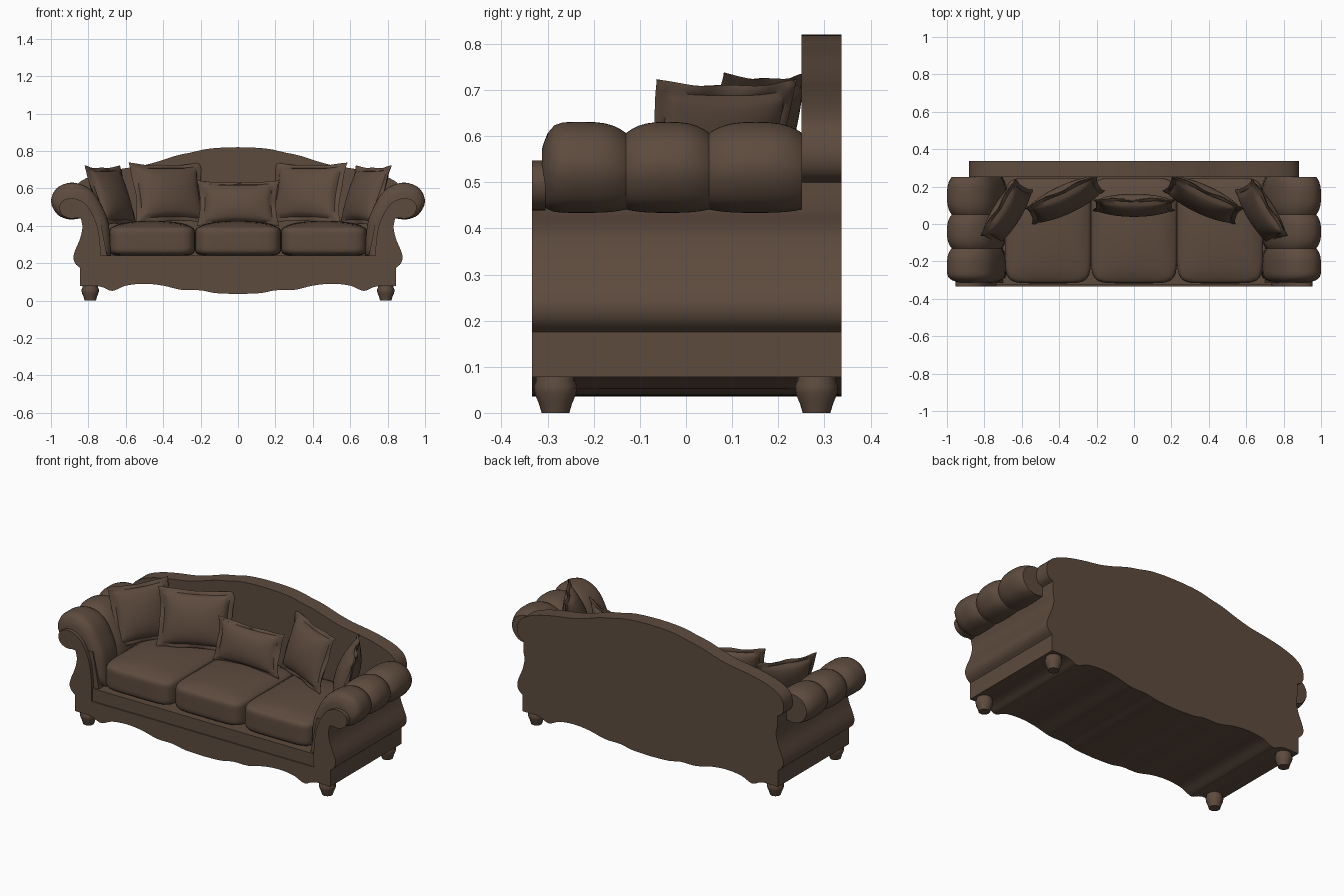
import bpy, bmesh, math
from mathutils import Vector

if "Cube" in bpy.data.objects:
    bpy.data.objects.remove(bpy.data.objects["Cube"])

fabric = bpy.data.materials.new("brown fabric")
fabric.diffuse_color = (0.11, 0.07, 0.048, 1)
fabric.use_nodes = True
fabric.node_tree.nodes["Principled BSDF"].inputs["Base Color"].default_value = fabric.diffuse_color


def finish(name, bm, angle=35):
    bmesh.ops.recalc_face_normals(bm, faces=bm.faces)
    me = bpy.data.meshes.new(name)
    bm.to_mesh(me)
    bm.free()
    me.materials.append(fabric)
    for p in me.polygons:
        p.use_smooth = True
    me.set_sharp_from_angle(angle=math.radians(angle))
    ob = bpy.data.objects.new(name, me)
    bpy.context.collection.objects.link(ob)
    return ob


def spline(pts, steps=4):
    """Smooth curve through 2D points, keeping both ends."""
    p = [Vector(q) for q in pts]
    p = [2 * p[0] - p[1]] + p + [2 * p[-1] - p[-2]]
    out = []
    for i in range(1, len(p) - 2):
        a, b, c, d = p[i - 1:i + 3]
        for k in range(steps):
            t = k / steps
            out.append(0.5 * (2 * b + (c - a) * t + (2 * a - 5 * b + 4 * c - d) * t * t
                              + (3 * b - a - 3 * c + d) * t ** 3))
    return out + [p[-2]]


def slab(name, half, y0, y1):
    """Extrude a symmetric outline, given as its right half from bottom to top centre."""
    left = [Vector((-q.x, q.y)) for q in reversed(half) if q.x > 1e-5]
    bm = bmesh.new()
    f = bm.faces.new([bm.verts.new((q.x, y0, q.y)) for q in half + left])
    ext = bmesh.ops.extrude_face_region(bm, geom=[f])
    bmesh.ops.translate(bm, vec=(0, y1 - y0, 0),
                        verts=[v for v in ext["geom"] if isinstance(v, bmesh.types.BMVert)])
    bmesh.ops.remove_doubles(bm, verts=bm.verts, dist=1e-5)
    return finish(name, bm)


V = lambda *pts: [Vector(p) for p in pts]

# shared outlines: scalloped bottom edge and curved outer side
hem = spline([(0, .035), (.12, .04), (.2, .055), (.3, .057), (.4, .08), (.5, .09),
              (.6, .08), (.67, .052), (.72, .07), (.75, .078)])
side = V((.845, .078)) + spline([(.845, .175), (.87, .198), (.88, .23), (.87, .27),
                                 (.845, .33), (.832, .39), (.84, .44)])

# base with seat deck, front frame with arm scrolls, recessed rail
slab("base", hem + side + V((.84, .46), (.74, .45), (.70, .24), (0, .24)), -.315, .255)
scroll = spline([(.86, .443), (.90, .44), (.94, .46), (.955, .50), (.935, .535), (.88, .547),
                 (.82, .52), (.775, .455), (.748, .38), (.735, .27), (.735, .165)])
slab("front_frame", hem + side + scroll + V((0, .165)), -.334, -.305)
slab("front_rail", V((0, .15), (.745, .15), (.745, .24), (0, .24)), -.327, -.30)

# back panel with humped top
crest = spline([(.84, .50), (.87, .52), (.882, .56), (.865, .615), (.81, .655), (.72, .685),
                (.62, .705), (.52, .72), (.43, .743), (.33, .775), (.25, .792),
                (.17, .81), (.08, .818), (0, .82)])
slab("back_panel", hem + side + V((.84, .47)) + crest, .25, .337)

# rolled arms: one cross-section lofted along y in three puffy lobes
ring = V((.80, .42)) + spline([(.83, .442), (.90, .434), (.965, .46), (1.0, .53), (.97, .60),
                               (.90, .63), (.83, .618), (.77, .575), (.72, .49),
                               (.69, .40), (.68, .24)]) + V((.78, .24))
centre = Vector((.84, .48))
bm = bmesh.new()
rows = []
for lobe, (a, b) in enumerate([(-.312, -.13), (-.13, .05), (.05, .252)]):
    for k in range(0 if lobe == 0 else 1, 13):
        t = -math.cos(math.pi * k / 12)
        s = 1 - .16 * abs(t) ** 3
        if lobe == 0 and t < 0:
            s = 1 - .38 * abs(t) ** 6
        y = (a + b) / 2 + t * (b - a) / 2
        rows.append([bm.verts.new((c.x, y, c.y))
                     for c in (centre + (q - centre) * s for q in ring)])
n = len(ring)
for r0, r1 in zip(rows, rows[1:]):
    for i in range(n):
        bm.faces.new((r0[i], r0[(i + 1) % n], r1[(i + 1) % n], r1[i]))
bm.faces.new(rows[0])
bm.faces.new(rows[-1])
arms = finish("rolled_arms", bm, 50)
arms.modifiers.new("mirror", "MIRROR")


# seat cushions: rounded boxes with domed tops
def cushion(name, loc, size):
    bm = bmesh.new()
    bmesh.ops.create_cube(bm, size=2)
    bmesh.ops.subdivide_edges(bm, edges=bm.edges, cuts=15, use_grid_fill=True)
    for v in bm.verts:
        u = v.co.copy()
        norm = sum(abs(c) ** 7 for c in u) ** (1 / 7)
        p = u / norm
        dome = .025 * (1 - u.x ** 2) * (1 - u.y ** 2) if u.z > 0 else 0
        v.co = Vector((p.x * size[0], p.y * size[1], p.z * size[2] + dome)) + Vector(loc)
    finish(name, bm, 60)


for i, x in enumerate((-.46, 0, .46)):
    cushion(f"seat_cushion_{i + 1}", (x, -.035, .32), (.231, .282, .082))


# throw pillows: puffed centre, flat flange, pulled-out corners
def pillow(name, loc, w, h, puff, lean, yaw):
    bm = bmesh.new()
    N = 32
    for s in (-1, 1):
        grid = []
        for i in range(N + 1):
            for j in range(N + 1):
                u, v = 2 * i / N - 1, 2 * j / N - 1
                a, b = u / .875, v / .875
                edge = max(abs(u), abs(v))
                t = 0 if edge > .999 else .007
                if abs(a) < 1 and abs(b) < 1:
                    t += puff * ((1 - a * a) * (1 - b * b)) ** .5
                wave = .006 * math.sin(7 * u + 5 * v) * max(0, edge - .8) / .2
                grid.append(bm.verts.new((w * u * (1 - .08 * (1 - v * v)), s * t + wave,
                                          h * v * (1 - .08 * (1 - u * u)))))
        for i in range(N):
            for j in range(N):
                k = i * (N + 1) + j
                bm.faces.new((grid[k], grid[k + 1], grid[k + N + 2], grid[k + N + 1]))
    bmesh.ops.remove_doubles(bm, verts=bm.verts, dist=1e-5)
    ob = finish(name, bm, 50)
    ob.location = loc
    ob.rotation_euler = (-math.radians(lean), 0, math.radians(yaw))


pillow("centre_pillow", (0, .10, .52), .22, .125, .05, 15, 0)
for s, label in ((-1, "left"), (1, "right")):
    pillow(f"{label}_inner_pillow", (s * .37, .13, .575), .215, .17, .06, 18, -s * 25)
    pillow(f"{label}_outer_pillow", (s * .68, .06, .56), .18, .172, .055, 20, -s * 58)

# turned bun feet
foot = [(0, 0), (.03, 0), (.036, .02), (.045, .042), (.047, .058), (.042, .07), (.042, .1), (0, .1)]
for x in (-.79, .79):
    for y in (-.283, .283):
        bm = bmesh.new()
        vs = [bm.verts.new((r, 0, z)) for r, z in foot]
        es = [bm.edges.new(e) for e in zip(vs, vs[1:])]
        bmesh.ops.spin(bm, geom=vs + es, cent=(0, 0, 0), axis=(0, 0, 1),
                       angle=2 * math.pi, steps=20)
        bmesh.ops.remove_doubles(bm, verts=bm.verts, dist=1e-5)
        ob = finish(f"{'front' if y < 0 else 'back'}_{'left' if x < 0 else 'right'}_foot", bm, 40)
        ob.location = (x, y, 0)
